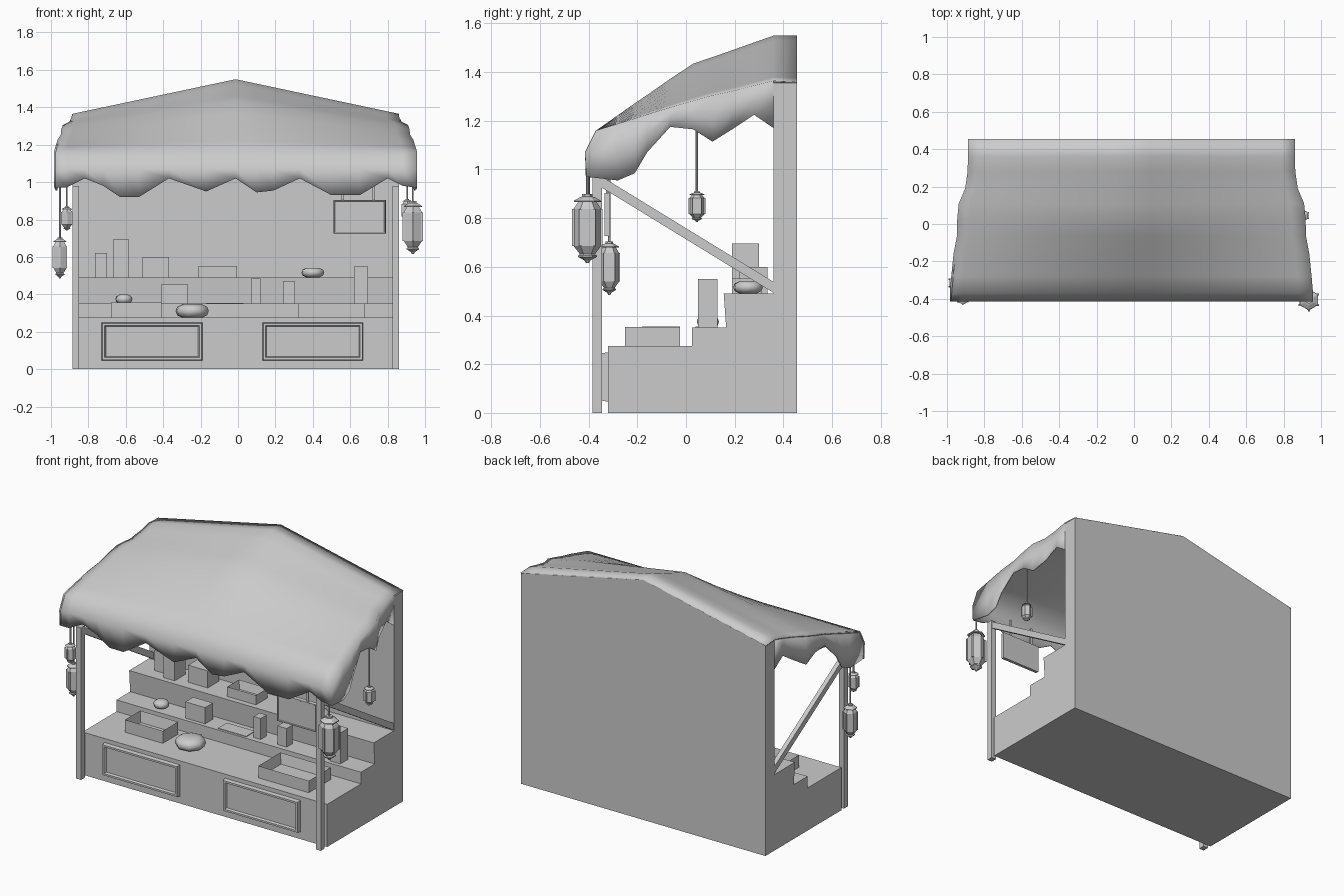
import bpy, bmesh, math
from mathutils import Vector

if "Cube" in bpy.data.objects:
    bpy.data.objects.remove(bpy.data.objects["Cube"])

CX = -0.0125          # stall centre line
X0, X1 = -0.885, 0.86  # stall width


def finish(name, bm, smooth=False):
    bmesh.ops.remove_doubles(bm, verts=bm.verts, dist=1e-5)
    bmesh.ops.recalc_face_normals(bm, faces=bm.faces)
    me = bpy.data.meshes.new(name)
    bm.to_mesh(me)
    bm.free()
    ob = bpy.data.objects.new(name, me)
    bpy.context.collection.objects.link(ob)
    for p in me.polygons:
        p.use_smooth = smooth
    return ob


def add_box(bm, x, y, z):
    r = bmesh.ops.create_cube(bm, size=1)
    for v in r['verts']:
        v.co = Vector([(a + b) / 2 + c * (b - a) for (a, b), c in zip((x, y, z), v.co)])


def box(name, x, y, z):
    bm = bmesh.new()
    add_box(bm, x, y, z)
    return finish(name, bm)


def extrude(name, pts, delta):
    """Fill a closed outline and extrude it along delta."""
    bm = bmesh.new()
    f = bm.faces.new([bm.verts.new(p) for p in pts])
    r = bmesh.ops.extrude_face_region(bm, geom=[f])
    new = [g for g in r['geom'] if isinstance(g, bmesh.types.BMVert)]
    bmesh.ops.translate(bm, verts=new, vec=delta)
    if f not in bm.faces:
        bm.faces.new([v for v in bm.verts if v not in new])
    bmesh.ops.holes_fill(bm, edges=bm.edges)
    return finish(name, bm)


def lathe(name, loc, rings, sides, smooth=False):
    bm = bmesh.new()
    loops = [[bm.verts.new((loc[0] + r * math.cos(2 * math.pi * i / sides + math.pi / 6),
                            loc[1] + r * math.sin(2 * math.pi * i / sides + math.pi / 6),
                            loc[2] + z)) for i in range(sides)] for r, z in rings]
    for a, b in zip(loops, loops[1:]):
        for i in range(sides):
            j = (i + 1) % sides
            bm.faces.new((a[i], a[j], b[j], b[i]))
    bm.faces.new(loops[0])
    bm.faces.new(loops[-1])
    return finish(name, bm, smooth)


def crate(name, x, y, z, wall=0.02):
    bm = bmesh.new()
    add_box(bm, x, y, z)
    bm.normal_update()
    top = max(bm.faces, key=lambda f: f.normal.z)
    bmesh.ops.inset_region(bm, faces=[top], thickness=wall)
    bmesh.ops.translate(bm, verts=top.verts, vec=(0, 0, -(z[1] - z[0]) * 0.8))
    return finish(name, bm)


def panel(name, x, y, z, lip, depth):
    """Board with a bevelled raised frame on its front."""
    bm = bmesh.new()
    add_box(bm, x, y, z)
    bm.normal_update()
    front = min(bm.faces, key=lambda f: f.normal.y)
    for v in front.verts:
        v.co.x += lip * 0.3 * (1 if v.co.x < sum(x) / 2 else -1)
        v.co.z += lip * 0.3 * (1 if v.co.z < sum(z) / 2 else -1)
    bmesh.ops.inset_region(bm, faces=[front], thickness=lip)
    bmesh.ops.inset_region(bm, faces=[front], thickness=lip * 0.5)
    bmesh.ops.translate(bm, verts=front.verts, vec=(0, depth, 0))
    return finish(name, bm)


# Stepped counter and gabled back wall
steps = [(-.32, 0), (.37, 0), (.37, .49), (.155, .49), (.165, .35), (.025, .35), (.025, .275), (-.32, .275)]
extrude("stepped_counter", [(X0, y, z) for y, z in steps], (X1 - X0, 0, 0))
gable = [(X0, 0), (X1, 0), (X1, 1.355), (CX, 1.545), (X0, 1.355)]
extrude("back_wall", [(x, .36, z) for x, z in gable], (0, .095, 0))

# Posts and diagonal braces on both sides
for side, a in (("left", X0), ("right", X1 - .035)):
    box(side + "_post", (a, a + .035), (-.385, -.345), (0, .98))
    brace = [(-.37, .94), (-.345, .97), (.365, .535), (.365, .49)]
    extrude(side + "_brace", [(a + .003, y, z) for y, z in brace], (.028, 0, 0))

# Front panels and hanging sign
panel("front_panel_left", (-.73, -.19), (-.345, -.315), (.045, .25), .017, .013)
panel("front_panel_right", (.13, .67), (-.345, -.315), (.045, .25), .017, .013)
panel("hanging_sign", (.51, .79), (-.335, -.312), (.725, .905), .007, .004)
for x in (.56, .725):
    box("sign_strap", (x - .007, x + .007), (-.328, -.32), (.9, 1.02))

# Cloth canopy: rows are (y, ridge z, edge z, half width, hem z)
rows = [(.455, 1.55, 1.36, .873, None), (.36, 1.55, 1.365, .873, 1.17), (.28, 1.522, 1.345, .875, 1.225),
        (.19, 1.49, 1.322, .888, 1.165), (.11, 1.462, 1.305, .922, 1.115), (.03, 1.435, 1.282, .93, 1.165),
        (-.065, 1.372, 1.255, .932, 1.175), (-.16, 1.306, 1.226, .95, 1.07), (-.21, 1.272, 1.21, .955, .985),
        (-.28, 1.223, 1.188, .962, .955), (-.37, 1.16, 1.16, .97, .97)]
# Scalloped front hem (x, z)
hem = [(-.985, .97), (-.92, .97), (-.82, 1.02), (-.72, .98), (-.63, .92), (-.53, .92), (-.37, 1.02), (-.17, .95),
       (CX, 1.02), (.1, .945), (.19, .955), (.33, 1.02), (.5, .93), (.65, .93), (.8, 1.02), (.88, .98), (.9575, .97)]
fr = [(x - CX) / .97 for x, z in hem]


def strip(bm, grid):
    vs = [[bm.verts.new(p) for p in row] for row in grid]
    for a, b in zip(vs, vs[1:]):
        for i in range(len(a) - 1):
            bm.faces.new((a[i], a[i + 1], b[i + 1], b[i]))


bm = bmesh.new()
strip(bm, [[(CX + f * w, y, e + (r - e) * (1 - abs(f))) for f in fr] for y, r, e, w, h in rows])
strip(bm, [[(CX + f * .97, -.37, 1.16) for f in fr],
           [(CX + f * .97, -.415, 1.07) for f in fr],
           [(CX + f * .97, -.41, z) for f, (x, z) in zip(fr, hem)]])
for s in (-1, 1):
    grid = []
    for y, r, e, w, h in rows[1:]:
        last = y == -.37
        mid = 1.07 if last else (e + h) / 2
        x = CX + s * w
        grid.append([(x, y, e), (x, -.415 if last else y, mid), (x, -.41 if last else y, h)])
    strip(bm, grid)
canopy = finish("canopy", bm, True)
mod = canopy.modifiers.new("cloth_thickness", 'SOLIDIFY')
mod.thickness = .008

# Hexagonal hanging lanterns
lamp = [(.1, 0), (.2, .04), (.62, .09), (.62, .11), (.5, .13), (.92, .25), (.92, .78), (.62, .88),
        (.9, .88), (.9, .9), (.5, .95), (.35, .96), (.35, 1)]
for n, (x, y, z, h, r, top) in enumerate([(-.952, -.315, .485, .22, .044, .98), (-.915, -.40, .74, .13, .034, .98),
                                          (.935, -.405, .615, .285, .062, .98), (.905, .045, .785, .125, .034, 1.2)], 1):
    lathe(f"lantern_{n}", (x, y, z), [(a * r, b * h) for a, b in lamp], 6)
    lathe(f"lantern_cord_{n}", (x, y, z + h * .98), [(.005, 0), (.005, top - z - h)], 6)
    # Raised ribs along the lantern corners
    bm = bmesh.new()
    for i in range(6):
        t = i * math.pi / 3 + math.pi / 6
        px, py, k = x + .92 * r * math.cos(t), y + .92 * r * math.sin(t), r * .09
        add_box(bm, (px - k, px + k), (py - k, py + k), (z + .25 * h, z + .78 * h))
    finish(f"lantern_ribs_{n}", bm)

# Open crates
crate("crate_front_left", (-.68, -.41), (-.18, -.025), (.27, .355))
crate("crate_front_right", (.32, .68), (-.25, -.025), (.27, .352))
crate("crate_top", (-.21, -.005), (.19, .31), (.485, .552))

# Boxed goods on the steps
goods = [(-.765, -.7, .24, .3, .49, .62), (-.665, -.585, .19, .3, .49, .695), (-.51, -.37, .22, .335, .49, .6),
         (-.41, -.27, .05, .13, .35, .455), (.07, .12, .06, .12, .35, .485), (.24, .305, .06, .12, .35, .47),
         (.62, .695, .05, .13, .35, .55), (-.17, .03, .04, .13, .35, .354)]
for n, g in enumerate(goods, 1):
    box(f"boxed_goods_{n}", g[0:2], g[2:4], g[4:6])

# Rounded produce
bun = [(.55, 0), (.9, .2), (1, .5), (.9, .8), (.55, 1)]
for n, (x, y, z, r, h) in enumerate([(-.245, -.135, .273, .092, .075), (-.61, .09, .35, .047, .048),
                                     (.4, .255, .49, .063, .052)], 1):
    lathe(f"round_produce_{n}", (x, y, z), [(a * r, b * h) for a, b in bun], 8, True)
